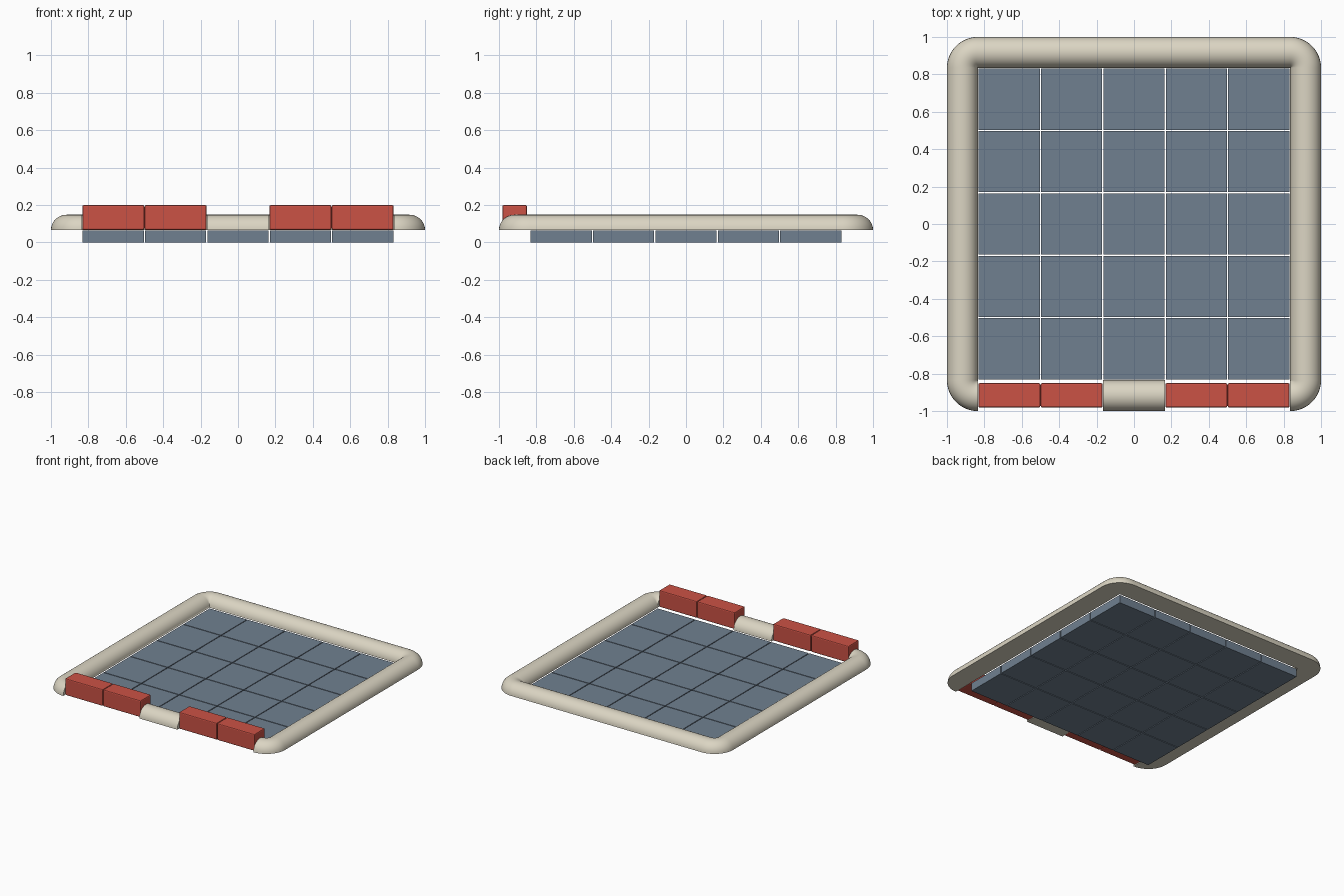
import bpy, bmesh, math

if "Cube" in bpy.data.objects:
    bpy.data.objects.remove(bpy.data.objects["Cube"])

PITCH = 1 / 3          # grid spacing of the tiles
TILE, TILE_H = 0.327, 0.064
INNER = 0.835          # inner edge of the rim
RAD = (1 - INNER) / 2  # rim half width
BASE = 0.067           # underside of rim and blocks


def material(name, rgb):
    m = bpy.data.materials.new(name)
    m.diffuse_color = (*rgb, 1)
    m.use_nodes = True
    m.node_tree.nodes["Principled BSDF"].inputs["Base Color"].default_value = m.diffuse_color
    return m


slate = material("slate blue", (0.162, 0.216, 0.279))
cream = material("cream", (0.71, 0.665, 0.545))
red = material("brick red", (0.60, 0.084, 0.06))


def box(name, centre, size, mat, bevel=0):
    bpy.ops.mesh.primitive_cube_add(size=1, location=centre)
    ob = bpy.context.object
    ob.name = name
    ob.scale = size
    bpy.ops.object.transform_apply(location=False, rotation=False, scale=True)
    ob.data.materials.append(mat)
    if bevel:
        mod = ob.modifiers.new("bevel", 'BEVEL')
        mod.width, mod.segments = bevel, 2
    return ob


def sweep(name, path):
    """Half-round rim; path holds (inner point, outward direction) stations."""
    bm = bmesh.new()
    rings = []
    for (px, py), (dx, dy) in path:
        ring = []
        for i in range(17):
            a = math.pi * i / 16
            r = RAD * (1 - math.cos(a))
            ring.append(bm.verts.new((px + dx * r, py + dy * r,
                                      BASE + 0.081 * math.sin(a))))
        rings.append(ring)
    for a, b in zip(rings, rings[1:]):
        for i in range(17):
            j = (i + 1) % 17
            bm.faces.new((a[i], a[j], b[j], b[i]))
    for ring in (rings[0], rings[-1]):
        bm.faces.new(ring)
    # the corners turn about the inner edge, so merge the points there
    bmesh.ops.remove_doubles(bm, verts=bm.verts, dist=1e-5)
    bmesh.ops.recalc_face_normals(bm, faces=bm.faces)
    me = bpy.data.meshes.new(name)
    bm.to_mesh(me)
    bm.free()
    me.materials.append(cream)
    ob = bpy.data.objects.new(name, me)
    bpy.context.collection.objects.link(ob)
    bpy.ops.object.select_all(action='DESELECT')
    ob.select_set(True)
    bpy.context.view_layer.objects.active = ob
    bpy.ops.object.shade_smooth_by_angle(angle=math.radians(40))


# Floor tiles
for i in range(-2, 3):
    for j in range(-2, 3):
        box("floor_tile", (i * PITCH, j * PITCH, TILE_H / 2),
            (TILE, TILE, TILE_H), slate)

# Rim around three sides with rounded corners, open at the front
stations = []
for k, (sx, sy) in enumerate([(1, -1), (1, 1), (-1, 1), (-1, -1)]):
    for s in range(13):
        a = math.radians(-90 + 90 * k + 90 * s / 12)
        stations.append(((sx * INNER, sy * INNER), (math.cos(a), math.sin(a))))
sweep("rim", stations)

# Short rim piece in the middle of the front
sweep("front_rim_piece", [((x, -INNER), (0, -1)) for x in (-PITCH / 2, PITCH / 2)])

# Red blocks on either side of it
for i in (-2, -1, 1, 2):
    box("front_block", (i * PITCH, -0.916, 0.1335), (0.331, 0.131, 0.133), red, 0.008)
